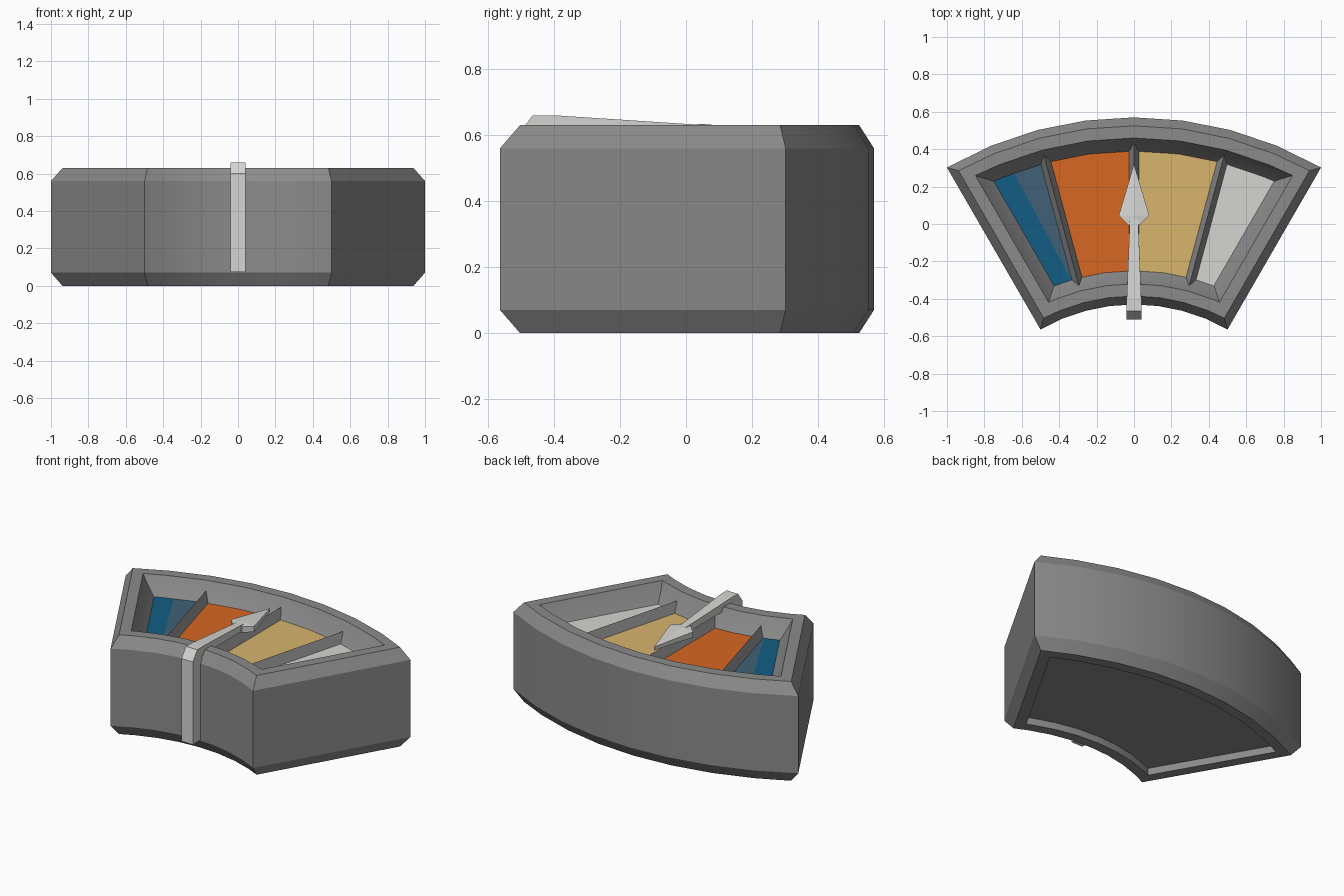
import bpy, bmesh, math
from mathutils import Vector

if "Cube" in bpy.data.objects:
    bpy.data.objects.remove(bpy.data.objects["Cube"])

CY = -1.43            # centre of the fan's arcs
N = 8                 # arc segments
HALF = math.radians(30)
FLOOR, RIDGE = 0.52, 0.575


def mat(name, r, g, b):
    m = bpy.data.materials.new(name)
    m.diffuse_color = (r, g, b, 1)
    m.use_nodes = True
    m.node_tree.nodes["Principled BSDF"].inputs["Base Color"].default_value = m.diffuse_color
    return m


grey = mat("housing grey", 0.26, 0.26, 0.26)
blue = mat("blue", 0.006, 0.11, 0.23)
slate = mat("slate blue", 0.054, 0.12, 0.18)
orange = mat("orange", 0.68, 0.135, 0.016)
tan = mat("tan", 0.68, 0.46, 0.155)
silver = mat("light grey", 0.66, 0.66, 0.64)


def finish(name, bm, mats, smooth=False):
    bmesh.ops.recalc_face_normals(bm, faces=bm.faces)
    me = bpy.data.meshes.new(name)
    bm.to_mesh(me)
    bm.free()
    for m in mats:
        me.materials.append(m)
    ob = bpy.data.objects.new(name, me)
    bpy.context.collection.objects.link(ob)
    if smooth:
        bpy.context.view_layer.objects.active = ob
        ob.select_set(True)
        bpy.ops.object.shade_smooth_by_angle(angle=math.radians(20))
        ob.select_set(False)
    return ob


def polar(r, a, z):
    return Vector((r * math.sin(a), CY + r * math.cos(a), z))


def arc(r, off, z):
    """Arc points whose ends are pulled in from the straight sides by off."""
    angs = [-HALF + 2 * HALF * i / N for i in range(N + 1)]
    angs[-1] = HALF - math.asin(off / r)
    angs[0] = -angs[-1]
    return [polar(r, a, z) for a in angs]


# Housing: inset loops of the fan outline, from underside to recessed dial floor
profile = [(0.11, 0.045), (0.11, 0.0), (0.045, 0.0), (0.0, 0.07), (0.0, 0.56),
           (0.045, 0.63), (0.11, 0.63), (0.14, RIDGE), (0.18, FLOOR)]
bm = bmesh.new()
loops = []
for off, z in profile:
    pts = arc(2 - off, off, z) + arc(1 + off, off, z)[::-1]
    loops.append([bm.verts.new(p) for p in pts])
M = 2 * (N + 1)
for a, b in zip(loops, loops[1:]):
    for i in range(M):
        j = (i + 1) % M
        bm.faces.new((a[i], a[j], b[j], b[i]))
# Underside and dial floor; the dial is coloured by sector
for k, loop in enumerate((loops[0], loops[-1])):
    for i in range(N):
        f = bm.faces.new((loop[i], loop[i + 1], loop[M - 2 - i], loop[M - 1 - i]))
        if k:
            f.material_index = 1 + i // 2
# Split the blue sector along a slanted line into two tones
faces = [f for f in bm.faces if f.material_index == 1]
geom = faces + list({e for f in faces for e in f.edges if all(
    g.material_index == 1 for g in e.link_faces)}) 
p, q = Vector((-0.64, 0.27, 0)), Vector((-0.335, -0.30, 0))
n = Vector((-(q - p).y, (q - p).x, 0)).normalized()
geom = list(set(geom) | {e for f in faces for e in f.edges} | {v for f in faces for v in f.verts})
bmesh.ops.bisect_plane(bm, geom=geom, plane_co=p, plane_no=n)
for f in bm.faces:
    if f.material_index == 1 and (f.calc_center_median() - p).dot(n) > 0:
        f.material_index = 5
finish("dial_housing", bm, [grey, blue, orange, tan, silver, slate], True)

# Ridged dividers between the sectors
for name, deg in (("left", -15), ("middle", 0), ("right", 15)):
    a = math.radians(deg)
    side = Vector((math.cos(a), -math.sin(a), 0)) * 0.03
    bm = bmesh.new()
    ends = []
    for rb, rt in ((1.165, 1.14), (1.835, 1.86)):
        base = polar(rb, a, FLOOR - 0.005)
        ends.append([bm.verts.new(v) for v in (base - side, base + side, polar(rt, a, RIDGE + 0.003))])
    bm.faces.new(ends[0])
    bm.faces.new(ends[1])
    for i in range(3):
        j = (i + 1) % 3
        bm.faces.new((ends[0][i], ends[0][j], ends[1][j], ends[1][i]))
    finish(name + "_divider", bm, [grey])

# Pointer arm: bent strap swept from the front wall over the rim (outer y,z / inner y,z / half width)
path = [(-0.51, 0.075, -0.42, 0.075, 0.04), (-0.51, 0.60, -0.42, 0.60, 0.04),
        (-0.465, 0.66, -0.41, 0.605, 0.04), (-0.40, 0.66, -0.38, 0.605, 0.039),
        (0.03, 0.632, 0.03, 0.592, 0.022)]
bm = bmesh.new()
rings = [[bm.verts.new(v) for v in ((-w, y, z), (w, y, z), (w, yi, zi), (-w, yi, zi))]
         for y, z, yi, zi, w in path]
for a, b in zip(rings, rings[1:]):
    for i in range(4):
        j = (i + 1) % 4
        bm.faces.new((a[i], a[j], b[j], b[i]))
bm.faces.new(rings[0])
bm.faces.new(rings[-1])
finish("pointer_arm", bm, [silver])

# Pointer head: faceted arrow with a raised centre
outline = [(0, 0.32, 0.612), (0.082, 0.045, 0.625), (0.03, -0.005, 0.628),
           (-0.03, -0.005, 0.628), (-0.082, 0.045, 0.625)]
bm = bmesh.new()
top = [bm.verts.new(v) for v in outline]
bot = [bm.verts.new((x, y, 0.59)) for x, y, z in outline]
peak = bm.verts.new((0, 0.045, 0.634))
bm.faces.new(bot)
for i in range(5):
    j = (i + 1) % 5
    bm.faces.new((top[i], top[j], peak))
    bm.faces.new((top[i], top[j], bot[j], bot[i]))
finish("pointer_head", bm, [silver])
